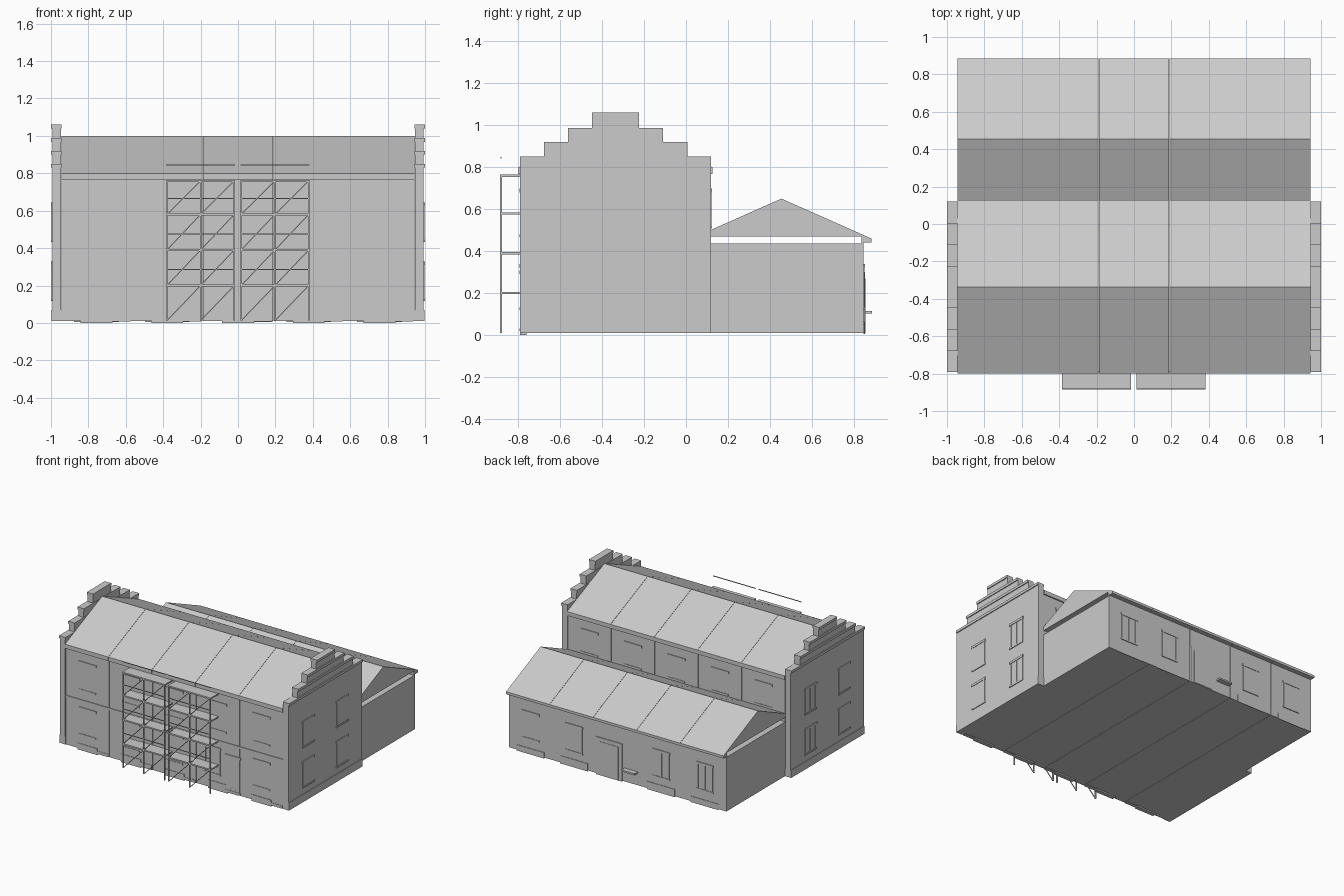
import bpy
import bmesh
import math
from mathutils import Matrix, Vector

if "Cube" in bpy.data.objects:
    bpy.data.objects.remove(bpy.data.objects["Cube"])

stone = bpy.data.materials.new("plain grey")
stone.use_nodes = True
GREY = (0.6, 0.6, 0.6, 1)
stone.diffuse_color = GREY
stone.node_tree.nodes["Principled BSDF"].inputs["Base Color"].default_value = GREY


def finish(name, bm):
    bmesh.ops.recalc_face_normals(bm, faces=bm.faces)
    mesh = bpy.data.meshes.new(name)
    bm.to_mesh(mesh)
    bm.free()
    mesh.materials.append(stone)
    obj = bpy.data.objects.new(name, mesh)
    bpy.context.collection.objects.link(obj)
    return obj


def add_box(bm, xs, ys, zs):
    size = [abs(b - a) for a, b in (xs, ys, zs)]
    mid = [(a + b) / 2 for a, b in (xs, ys, zs)]
    matrix = Matrix.Translation(mid) @ Matrix.Diagonal((*size, 1))
    bmesh.ops.create_cube(bm, size=1, matrix=matrix)


def boxes(name, items):
    bm = bmesh.new()
    for item in items:
        add_box(bm, *item)
    return finish(name, bm)


def prisms(name, profile, spans):
    """Extrude a y-z profile along each x span."""
    bm = bmesh.new()
    for x0, x1 in spans:
        face = bm.faces.new([bm.verts.new((x0, y, z)) for y, z in profile])
        ext = bmesh.ops.extrude_face_region(bm, geom=[face])["geom"]
        moved = [v for v in ext if isinstance(v, bmesh.types.BMVert)]
        bmesh.ops.translate(bm, verts=moved, vec=(x1 - x0, 0, 0))
    return finish(name, bm)


def add_bar(bm, a, b, thick):
    a, b = Vector(a), Vector(b)
    d = b - a
    matrix = (Matrix.Translation((a + b) / 2) @ d.to_track_quat("Z", "Y").to_matrix().to_4x4()
              @ Matrix.Diagonal((thick, thick, d.length, 1)))
    bmesh.ops.create_cube(bm, size=1, matrix=matrix)


# Five equal bays with hairline joints
HALF = 0.945
BAY = 2 * HALF / 5
GAP = 0.001
centres = [BAY * i for i in range(-2, 3)]
spans = [(c - BAY / 2 + GAP, c + BAY / 2 - GAP) for c in centres]
FRONT, BACK, RIDGE = -0.787, 0.117, -0.336
REAR = 0.847

boxes("main_walls", [(s, (FRONT, BACK), (0.01, 0.8)) for s in spans])
boxes("rear_walls", [(s, (BACK, REAR), (0.01, 0.435)) for s in spans])
boxes("rear_wall_head", [(s, (0.838, REAR), (0.435, 0.47)) for s in spans])

# Roofs
prisms("main_roof", [(-0.799, 0.8), (RIDGE, 1.0), (0.127, 0.8)], spans)
prisms("rear_roof", [(BACK, 0.47), (BACK, 0.5), (0.455, 0.65), (0.884, 0.46),
                     (0.884, 0.44), (0.84, 0.44), (0.84, 0.47)], spans)

# Cornices and the string course
bands = []
for s in spans:
    bands += [(s, (-0.799, FRONT), (0.768, 0.8)),
              (s, (BACK, 0.127), (0.768, 0.8)),
              (s, (-0.792, FRONT), (0.38, 0.397))]
boxes("cornices_and_string_course", bands)

# Stepped end walls with flared caps
steps = [(0.456, 0.85), (0.342, 0.92), (0.227, 0.988), (0.112, 1.06)]
for side, label in ((1, "left"), (-1, "right")):
    slabs, caps = [], []
    low = 0.01
    for half, top in steps:
        ys = (RIDGE - half, RIDGE + half)
        slabs.append(((side * 0.947, side * 0.993), ys, (low, top - 0.02)))
        caps.append(((side * 0.944, side), ys, (top - 0.02, top)))
        low = top - 0.02
    half = steps[0][0]
    ends = (RIDGE - half, RIDGE + half)
    caps.append(((side * 0.944, side * 0.998), ends, (0.01, 0.07)))
    boxes(label + "_stepped_gable", slabs)
    boxes(label + "_gable_caps_and_base", caps)


def window(wall, u, z0, z1, half=0.055):
    """Low relief pane, jambs, sill and hood on one wall."""
    pieces = [(u - half, u + half, z0, z1, 0.002),
              (u - half - 0.015, u - half, z0, z1, 0.004),
              (u + half, u + half + 0.015, z0, z1, 0.004),
              (u - 0.006, u + 0.006, z0, z1, 0.003),
              (u - half - 0.02, u + half + 0.02, z0 - 0.012, z0, 0.006),
              (u - half - 0.022, u + half + 0.022, z1, z1 + 0.018, 0.006)]
    axis, sign, base = wall
    out = []
    for a, b, low, high, depth in pieces:
        d = (base, base + sign * depth)
        out.append(((a, b), d, (low, high)) if axis == "y" else (d, (a, b), (low, high)))
    return out


# Windows and doors
front_wall, back_wall, rear_wall = ("y", -1, FRONT), ("y", 1, BACK), ("y", 1, REAR)
front, upper_back, rear = [], [], []
for i, c in enumerate(centres):
    front += window(front_wall, c, 0.48, 0.68)
    upper_back += window(back_wall, c, 0.52, 0.68)
    if i == 3:
        front += window(front_wall, c + 0.13, 0.03, 0.29, 0.045)
        front += window(front_wall, c - 0.05, 0.13, 0.32)
    else:
        front += window(front_wall, c, 0.13, 0.32)
    if i != 2:
        rear += window(rear_wall, c, 0.13, 0.32)
boxes("front_windows", front)
boxes("upper_back_windows", upper_back)
boxes("rear_windows", rear)
for side, label in ((1, "left"), (-1, "right")):
    panes = []
    for y in (RIDGE - 0.21, RIDGE + 0.21):
        for z0 in (0.13, 0.445):
            panes += window(("x", side, side * 0.993), y, z0, z0 + 0.18)
    boxes(label + "_gable_windows", panes)
boxes("rear_door", [((-0.04, 0.185), (REAR, 0.854), (0.005, 0.3)),
                    ((-0.01, 0.155), (0.854, 0.857), (0.01, 0.27))])
boxes("rear_ledge", [((-0.174, -0.06), (REAR, 0.886), (0.102, 0.115))])

# Uneven plinth stones
plinth = []
for i, c in enumerate(centres):
    tall = 0.05 + 0.015 * (i % 2)
    plinth.append(((c - 0.085, c + 0.085), (FRONT - 0.004, -0.76), (0, tall)))
    plinth.append(((c + 0.085, c + 0.18), (FRONT - 0.003, -0.76), (0.008, tall - 0.02)))
    if i != 2:
        plinth.append(((c - 0.12, c + 0.12), (REAR, REAR + 0.004), (0.004, tall)))
boxes("plinth_stones", plinth)

# Two scaffold towers
levels = [0.012, 0.2, 0.39, 0.58, 0.76]
YF = -0.882
for x0, x1, label in ((-0.384, -0.016, "right"), (0.013, 0.382, "left")):
    bm = bmesh.new()
    posts = [x0 + 0.004, (x0 + x1) / 2, x1 - 0.004]
    for x in posts:
        add_bar(bm, (x, YF, levels[0]), (x, YF, levels[-1]), 0.008)
    for low, high in zip(levels, levels[1:]):
        for a, b in zip(posts, posts[1:]):
            add_bar(bm, (a, YF, low), (b, YF, high), 0.005)
        add_bar(bm, (x0, YF, high + 0.085), (x1, YF, high + 0.085), 0.005)
    finish(label + "_scaffold_poles", bm)
    boxes(label + "_scaffold_decks",
          [((x0, x1), (-0.886, FRONT), (z - 0.006, z + 0.005)) for z in levels[1:]])
